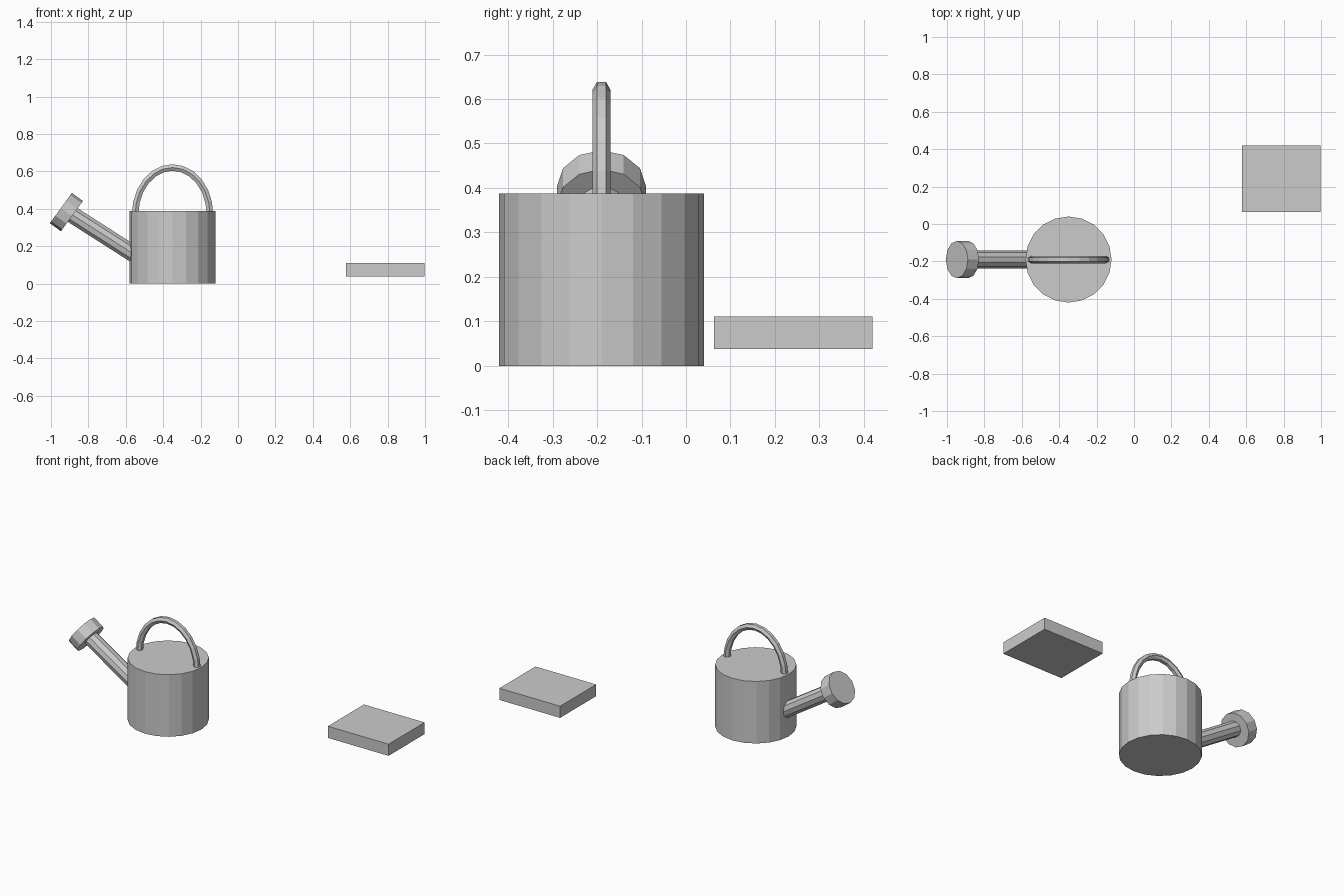
import bpy, bmesh
from math import sin, cos, pi
from mathutils import Vector

if "Cube" in bpy.data.objects:
    bpy.data.objects.remove(bpy.data.objects["Cube"])

CX, CY = -0.35, -0.19  # centre of the can


def finish(bm, name):
    bmesh.ops.recalc_face_normals(bm, faces=bm.faces[:])
    me = bpy.data.meshes.new(name)
    bm.to_mesh(me)
    bm.free()
    ob = bpy.data.objects.new(name, me)
    bpy.context.collection.objects.link(ob)
    return ob


def tube(name, path, radius, sides, phase=0.0):
    """Capped flat-shaded tube along a path lying in an XZ plane."""
    pts = [Vector(p) for p in path]
    side = Vector((0, 1, 0))
    bm = bmesh.new()
    rings = []
    for i, p in enumerate(pts):
        t = (pts[min(i + 1, len(pts) - 1)] - pts[max(i - 1, 0)]).normalized()
        out = side.cross(t)
        angles = [phase + 2 * pi * k / sides for k in range(sides)]
        rings.append([bm.verts.new(p + radius * (cos(a) * side + sin(a) * out)) for a in angles])
    for a, b in zip(rings, rings[1:]):
        for k in range(sides):
            n = (k + 1) % sides
            bm.faces.new((a[k], a[n], b[n], b[k]))
    bm.faces.new(rings[0])
    bm.faces.new(rings[-1])
    return finish(bm, name)


# Can body
tube("can_body", [(CX, CY, 0), (CX, CY, 0.388)], 0.23, 20)

# Spout and sprinkler head
tube("spout", [(-0.50, CY, 0.122), (-0.915, CY, 0.387)], 0.047, 10)
tube("sprinkler_head", [(-0.888, CY, 0.361), (-0.947, CY, 0.404)], 0.1, 12)

# Arched handle: half ellipse with a hexagonal section
arch = [(CX + 0.2 * cos(pi * i / 12), CY, 0.37 + 0.251 * sin(pi * i / 12)) for i in range(13)]
tube("handle", arch, 0.0202, 6)

# Separate flat block
bm = bmesh.new()
bmesh.ops.create_cube(bm, size=1)
bmesh.ops.scale(bm, vec=(0.42, 0.356, 0.073), verts=bm.verts)
bmesh.ops.translate(bm, vec=(0.788, 0.241, 0.074), verts=bm.verts)
finish(bm, "flat_block")
